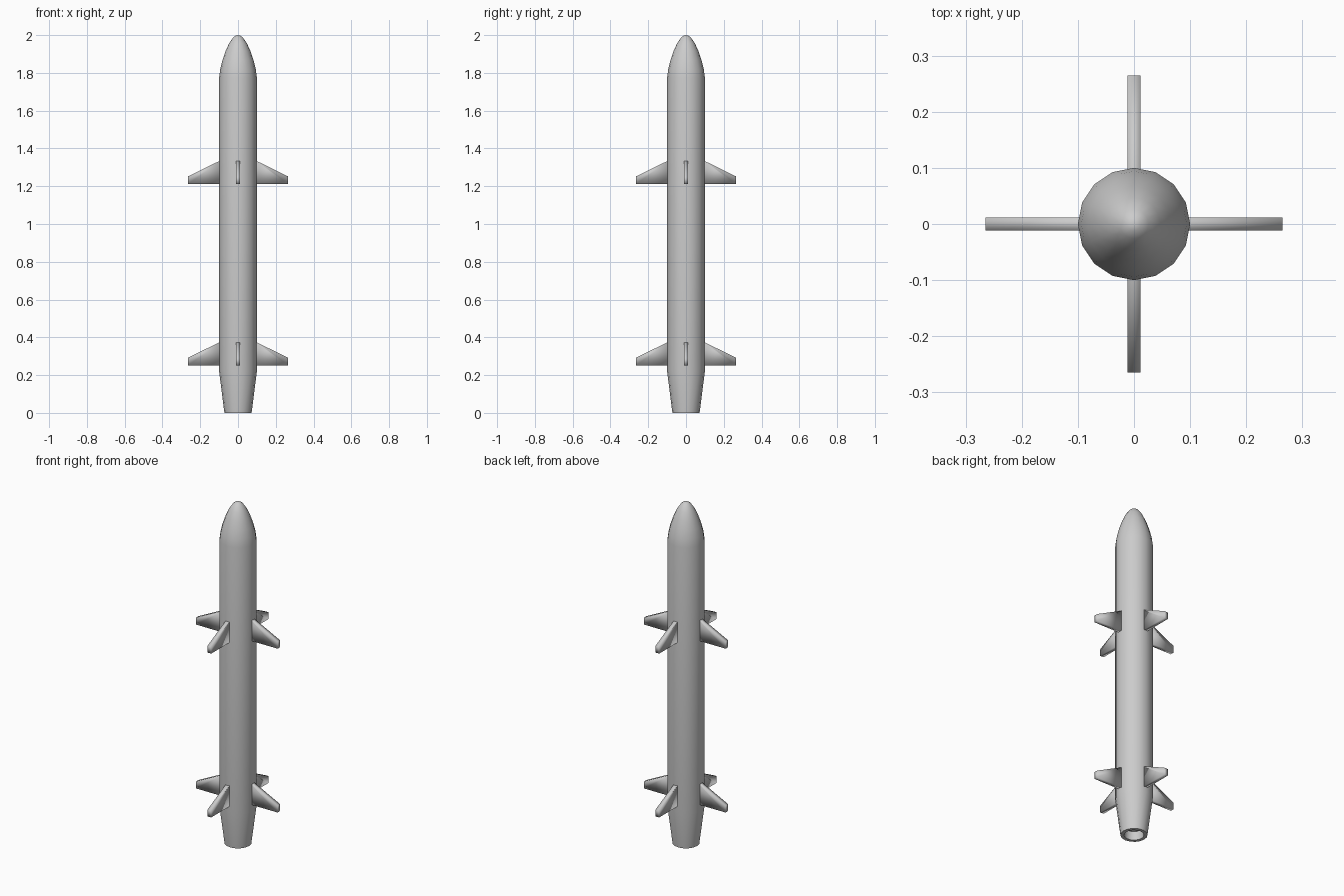
import bpy, bmesh, math
from mathutils import Matrix

if "Cube" in bpy.data.objects:
    bpy.data.objects.remove(bpy.data.objects["Cube"])

SIDES = 16


def finish(bm, name, angle):
    bmesh.ops.recalc_face_normals(bm, faces=bm.faces)
    mesh = bpy.data.meshes.new(name)
    bm.to_mesh(mesh)
    bm.free()
    ob = bpy.data.objects.new(name, mesh)
    bpy.context.collection.objects.link(ob)
    bpy.ops.object.select_all(action='DESELECT')
    ob.select_set(True)
    bpy.context.view_layer.objects.active = ob
    bpy.ops.object.shade_smooth_by_angle(angle=math.radians(angle))
    return ob


def lathe(name, profile):
    bm = bmesh.new()
    verts = [bm.verts.new((r, 0, z)) for r, z in profile]
    edges = [bm.edges.new(p) for p in zip(verts, verts[1:])]
    bmesh.ops.spin(bm, geom=verts + edges, cent=(0, 0, 0), axis=(0, 0, 1),
                   angle=math.tau, steps=SIDES)
    bmesh.ops.remove_doubles(bm, verts=bm.verts, dist=0.0005)
    return finish(bm, name, 40)


def fin(name, z, turn):
    bm = bmesh.new()
    outline = [(0.09, 0), (0.265, 0), (0.265, 0.04), (0.098, 0.122), (0.09, 0.122)]
    face = bm.faces.new([bm.verts.new((x, -0.0118, z + h)) for x, h in outline])
    ext = bmesh.ops.extrude_face_region(bm, geom=[face])
    new = [v for v in ext['geom'] if isinstance(v, bmesh.types.BMVert)]
    bmesh.ops.translate(bm, verts=new, vec=(0, 0.0236, 0))
    bm.transform(Matrix.Rotation(turn, 4, 'Z'))
    return finish(bm, name, 180)


# Body: recessed nozzle, tapered tail, tube and rounded nose
lathe("rocket_body", [
    (0, 0.05), (0.05, 0.05), (0.053, 0), (0.072, 0), (0.1, 0.22),
    (0.1, 1.775), (0.094, 1.82), (0.083, 1.865), (0.066, 1.915),
    (0.047, 1.957), (0.026, 1.987), (0.012, 1.997), (0, 2.0)])

# Two sets of four fins
for label, z in (("upper", 1.212), ("lower", 0.252)):
    for i in range(4):
        fin(f"{label}_fin_{i + 1}", z, i * math.pi / 2)
